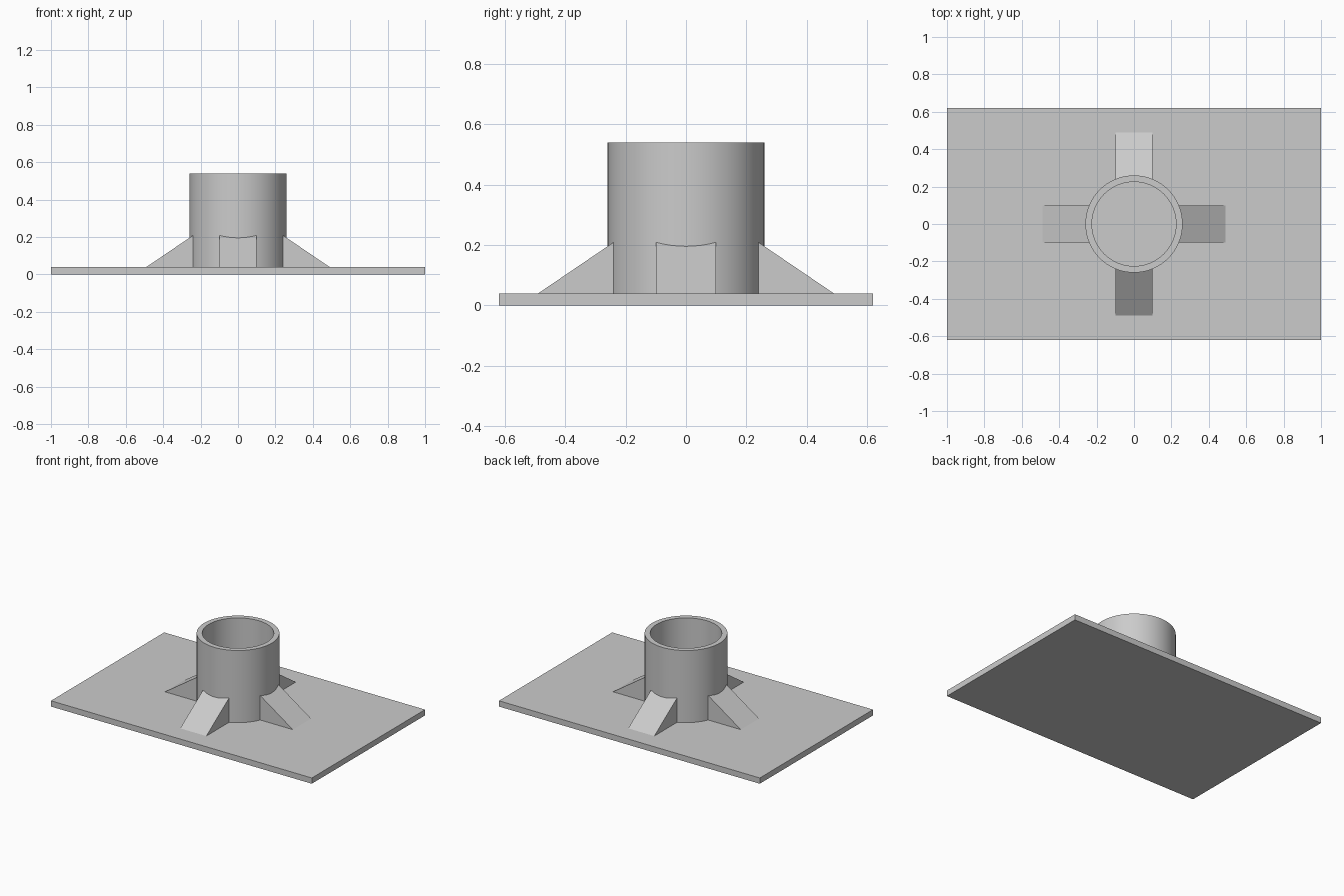
import bpy
import bmesh
import math
from mathutils import Matrix

PLATE_TOP = 0.04

cube = bpy.data.objects.get("Cube")
if cube:
    bpy.data.objects.remove(cube, do_unlink=True)

grey = bpy.data.materials.new("light grey")
grey.use_nodes = True
grey.diffuse_color = (0.6, 0.6, 0.6, 1)
grey.node_tree.nodes["Principled BSDF"].inputs["Base Color"].default_value = (0.6, 0.6, 0.6, 1)


def add_part(name, bm):
    bmesh.ops.recalc_face_normals(bm, faces=bm.faces[:])
    mesh = bpy.data.meshes.new(name)
    bm.to_mesh(mesh)
    bm.free()
    mesh.materials.append(grey)
    obj = bpy.data.objects.new(name, mesh)
    bpy.context.collection.objects.link(obj)
    return obj


# Flat base plate
bm = bmesh.new()
bmesh.ops.create_cube(bm, size=1)
bmesh.ops.scale(bm, vec=(2, 1.24, PLATE_TOP), verts=bm.verts)
bmesh.ops.translate(bm, vec=(0, 0, PLATE_TOP / 2), verts=bm.verts)
add_part("base_plate", bm)

# Open tube: a closed wall section spun around the axis
bm = bmesh.new()
section = [(0.225, PLATE_TOP), (0.26, PLATE_TOP), (0.26, 0.54), (0.225, 0.54)]
verts = [bm.verts.new((r, 0, z)) for r, z in section]
edges = [bm.edges.new((verts[i], verts[i - 1])) for i in range(len(verts))]
bmesh.ops.spin(bm, geom=verts + edges, cent=(0, 0, 0), axis=(0, 0, 1),
               angle=math.tau, steps=64, use_duplicate=False)
bmesh.ops.remove_doubles(bm, verts=bm.verts[:], dist=0.0001)
tube = add_part("tube", bm)
bpy.context.view_layer.objects.active = tube
tube.select_set(True)
bpy.ops.object.shade_smooth_by_angle(angle=math.radians(30))
tube.select_set(False)


# Four wedge gussets whose inner ends sit inside the tube wall
def add_gusset(name, angle):
    bm = bmesh.new()
    profile = [(0.235, PLATE_TOP), (0.49, PLATE_TOP), (0.235, 0.213)]
    face = bm.faces.new([bm.verts.new((x, -0.1, z)) for x, z in profile])
    side = bmesh.ops.extrude_face_region(bm, geom=[face])["geom"]
    moved = [v for v in side if isinstance(v, bmesh.types.BMVert)]
    bmesh.ops.translate(bm, vec=(0, 0.2, 0), verts=moved)
    # Extruding may leave the starting cap out, so close any open end
    bmesh.ops.holes_fill(bm, edges=[e for e in bm.edges if e.is_boundary], sides=3)
    bm.transform(Matrix.Rotation(angle, 4, "Z"))
    add_part(name, bm)


for i, place in enumerate(("left", "back", "right", "front")):
    add_gusset(place + "_gusset", i * math.pi / 2)
